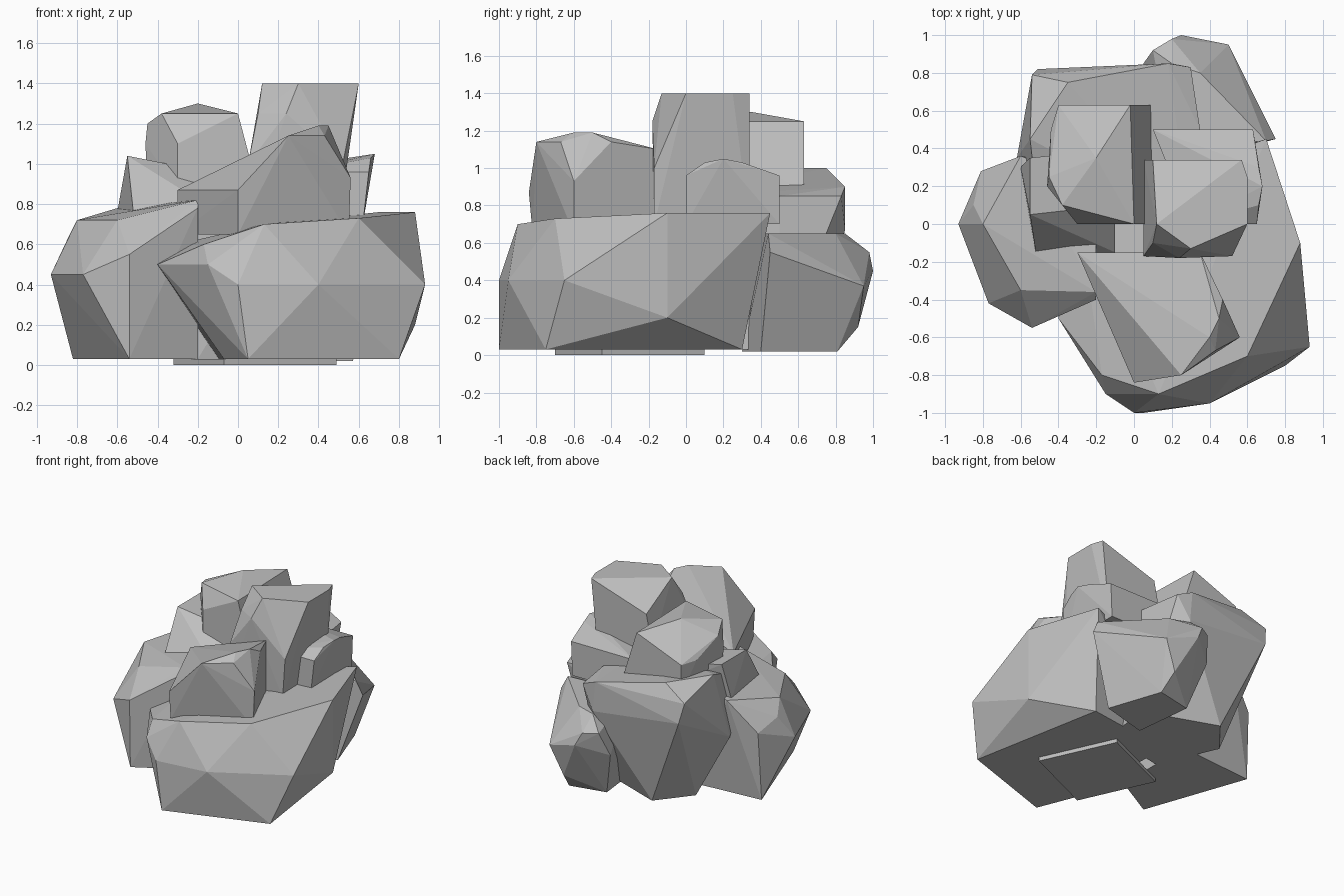
import bpy
import bmesh

default_cube = bpy.data.objects.get("Cube")
if default_cube:
    bpy.data.objects.remove(default_cube, do_unlink=True)

# Single stone colour shared by every rock
stone = bpy.data.materials.new("stone_grey")
stone.use_nodes = True
stone_colour = (.52, .52, .52, 1)
stone.diffuse_color = stone_colour
stone_shader = stone.node_tree.nodes["Principled BSDF"]
stone_shader.inputs["Base Color"].default_value = stone_colour


def rock(name, layers):
    """Chiselled stone: the convex hull of the corners found at each height."""
    bm = bmesh.new()
    for height, corners in layers.items():
        for x, y in corners:
            bm.verts.new((x, y, height))
    hull = bmesh.ops.convex_hull(bm, input=bm.verts[:])
    buried = {item for key in ("geom_interior", "geom_unused")
              for item in hull[key] if isinstance(item, bmesh.types.BMVert)}
    bmesh.ops.delete(bm, geom=list(buried), context="VERTS")
    bmesh.ops.dissolve_limit(bm, angle_limit=.03, verts=bm.verts[:], edges=bm.edges[:])
    bmesh.ops.recalc_face_normals(bm, faces=bm.faces[:])

    mesh = bpy.data.meshes.new(name)
    bm.to_mesh(mesh)
    bm.free()
    mesh.materials.append(stone)
    rock_object = bpy.data.objects.new(name, mesh)
    bpy.context.collection.objects.link(rock_object)
    return rock_object


# Height at which the large boulders rest on their footing
ground = .03

# Lower ring of large boulders
rock("front_boulder", {
    ground: [(.05, -1), (.8, -.75), (.6, .3), (-.07, -.7), (-.1, .2)],
    .2: [(.88, -.1)],
    .4: [(0, -1), (.4, -.95), (.93, -.65)],
    .5: [(-.15, -.9), (-.4, -.5)],
    .6: [(-.17, -.8), (-.3, .1)],
    .7: [(.13, -.9)],
    .73: [(.6, -.7)],
    .76: [(.88, -.1), (.7, .45)],
})

rock("left_boulder", {
    ground: [(-.82, .25), (-.54, -.54), (-.2, -.35), (-.2, .3)],
    .45: [(-.93, 0), (-.77, -.42)],
    .55: [(-.54, -.55), (-.81, .28)],
    .62: [(-.85, .1)],
    .72: [(-.6, -.35), (-.8, 0)],
    .78: [(-.6, .36), (-.2, -.4)],
    .82: [(-.2, -.36), (-.2, .2)],
})

rock("back_boulder", {
    ground: [(-.2, .7), (-.4, .45), (.35, .5), (.3, .1), (-.2, 0)],
    .5: [(-.62, .35)],
    .67: [(.2, .85)],
    .75: [(-.51, .82)],
    .85: [(.3, .83), (.35, .5), (.3, 0), (-.5, 0)],
    .9: [(.18, .85), (-.54, .79)],
    1: [(-.35, .75), (-.55, .45)],
})

rock("back_left_boulder", {
    .02: [(.43, .81), (.57, .4), (.15, .75), (.2, .3)],
    .15: [(.4, .92)],
    .37: [(.5, .95), (.05, .85)],
    .45: [(.25, 1)],
    .55: [(.1, .92), (.2, .98), (.75, .45)],
    .65: [(.2, .85), (.35, .8), (.7, .44), (.2, .4)],
})

# Middle layer of stones
rock("front_ledge_stone", {
    .65: [(0, -.82), (.55, -.6), (.45, -.4), (.35, -.15), (-.3, -.15)],
    .87: [(0, -.84), (-.3, -.15)],
    .93: [(.56, -.6)],
    1.1: [(.35, -.15)],
    1.14: [(.25, -.8), (.43, -.67), (.47, -.4)],
    1.19: [(.4, -.6), (.45, -.5)],
})

rock("left_ledge_stone", {
    .76: [(-.52, -.15), (-.1, -.15), (-.6, .3), (-.1, .4)],
    .95: [(-.1, .1), (-.1, .4)],
    1.04: [(-.55, .05), (-.55, .35)],
})

rock("right_ledge_stone", {
    .7: [(.62, 0), (.3, 0), (.62, .5), (.1, .5)],
    .96: [(.65, 0), (.3, 0), (.63, .5), (.1, .5)],
    1.03: [(.66, .1), (.66, .3)],
    1.05: [(.68, .2)],
})

# Crowning stones
rock("left_crown_stone", {
    .87: [(-.3, 0), (.1, 0), (.1, .63), (-.4, .63), (-.45, .2)],
    1.1: [(-.3, 0), (-.46, .2), (-.4, .63), (-.44, .5)],
    1.15: [(-.25, .63), (-.37, .52)],
    1.2: [(-.45, .25)],
    1.25: [(-.38, .1), (0, 0), (-.02, .63)],
    1.3: [(-.2, .35)],
})

rock("tall_crown_stone", {
    .7: [(.05, -.17), (.5, -.17), (.05, .34), (.5, .34)],
    1: [(.05, -.17), (.52, -.17), (.05, .34)],
    1.25: [(.1, -.1), (.24, -.18), (.1, .34)],
    1.4: [(.12, 0), (.3, -.13), (.6, 0), (.6, .25), (.57, .34)],
})

# Flat footing under the pile, turned slightly against the front
footing_corners = [(-.07, -.7), (.49, -.45), (.24, .1), (-.32, -.15)]
rock("footing_slab", {0: footing_corners, ground: footing_corners})
